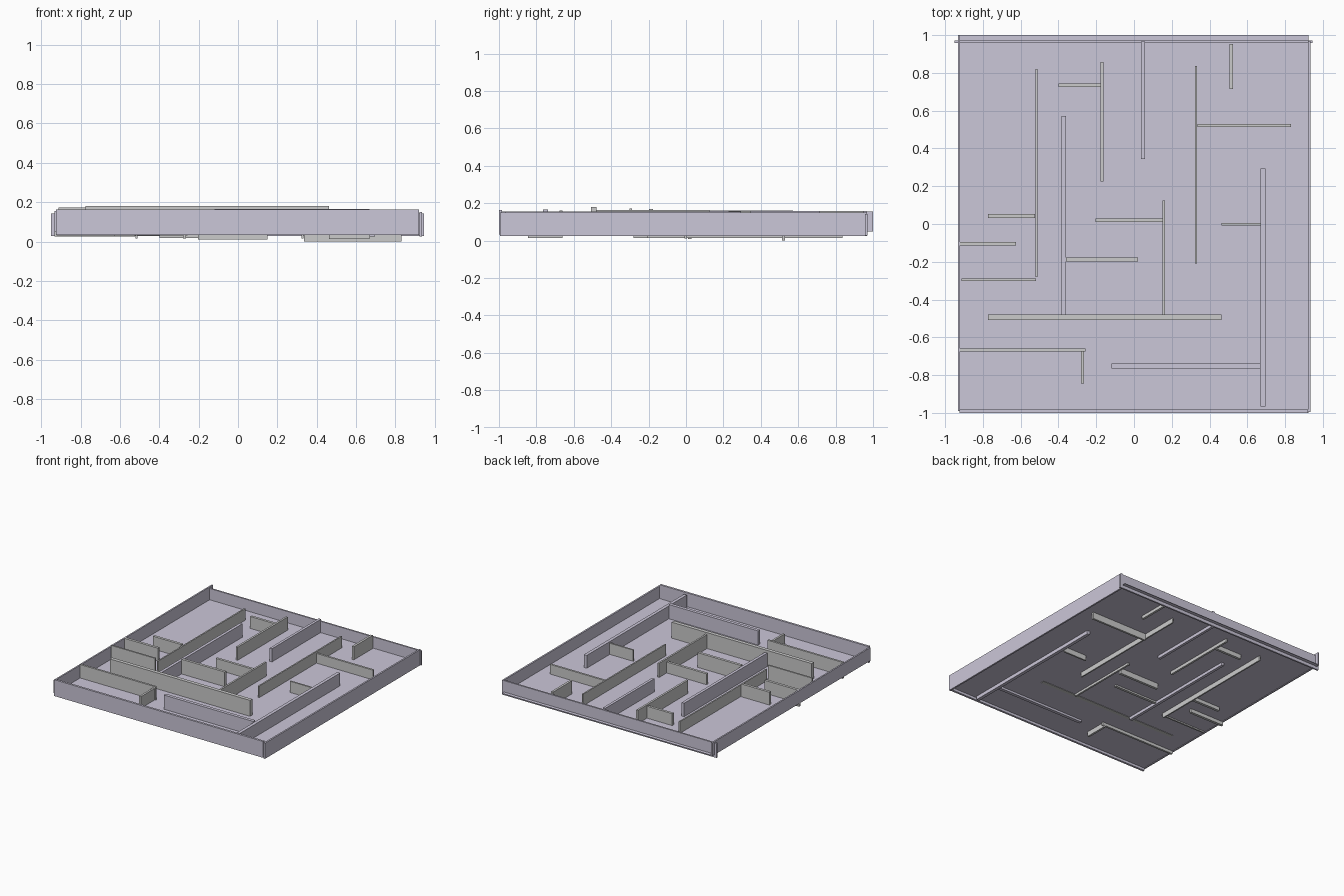
import bpy

H = 0.13  # common wall height

# Muted violet grey for the tray and a few walls
violet = bpy.data.materials.new("violet_grey")
violet.diffuse_color = (0.60, 0.57, 0.69, 1)


def panel(name, x0, x1, y0, y1, z0, h=H, mat=None):
    """Upright board given by its footprint, base height and height."""
    bpy.ops.mesh.primitive_cube_add(
        size=1, location=((x0 + x1) / 2, (y0 + y1) / 2, z0 + h / 2))
    ob = bpy.context.object
    ob.name = name
    ob.scale = (x1 - x0, y1 - y0, h)
    bpy.ops.object.transform_apply(location=False, rotation=False, scale=True)
    if mat:
        ob.data.materials.append(mat)
    return ob


# Floor: a single thin sheet
bpy.ops.mesh.primitive_plane_add(size=2, location=(0, 0, 0.053))
floor = bpy.context.object
floor.name = "floor"
floor.scale = (0.925, 1, 1)
bpy.ops.object.transform_apply(location=False, rotation=False, scale=True)
floor.data.materials.append(violet)

# Outer walls
panel("front_border", -0.925, 0.92, -1.0, -0.983, 0.033, mat=violet)
panel("back_border", -0.95, 0.945, 0.958, 0.971, 0.028, 0.115, mat=violet)
panel("right_border", 0.922, 0.935, -0.995, 0.968, 0.026, 0.125, mat=violet)
panel("left_border", -0.933, -0.921, -0.99, 1.0, 0.05, 0.105, mat=violet)

# Maze walls running front to back: x0, x1, y0, y1, base, violet
for i, (x0, x1, y0, y1, z, v) in enumerate([
        (-0.521, -0.510, -0.28, 0.82, 0.015, 0),
        (-0.177, -0.161, 0.226, 0.857, 0.028, 0),
        (0.037, 0.058, 0.345, 0.965, 0.028, 1),
        (0.322, 0.333, -0.208, 0.836, 0.015, 0),
        (0.505, 0.523, 0.714, 0.953, 0.028, 0),
        (0.150, 0.164, -0.48, 0.125, 0.035, 0),
        (0.669, 0.695, -0.967, 0.295, 0.025, 1),
        (-0.383, -0.360, -0.48, 0.571, 0.030, 1),
        (-0.280, -0.264, -0.845, -0.66, 0.015, 0)]):
    panel(f"long_wall_{i + 1}", x0, x1, y0, y1, z, mat=violet if v else None)

# Maze walls running side to side
for i, (x0, x1, y0, y1, z, v) in enumerate([
        (-0.40, -0.175, 0.725, 0.745, 0.018, 0),
        (0.335, 0.832, 0.513, 0.529, 0.0, 0),
        (-0.774, -0.524, 0.033, 0.054, 0.025, 0),
        (-0.203, 0.150, 0.010, 0.030, 0.010, 0),
        (0.462, 0.669, -0.007, 0.006, 0.012, 0),
        (-0.932, -0.626, -0.115, -0.094, 0.025, 0),
        (-0.912, -0.520, -0.301, -0.288, 0.043, 0),
        (-0.360, 0.021, -0.198, -0.177, 0.040, 0),
        (-0.774, 0.462, -0.508, -0.479, 0.050, 0),
        (-0.922, -0.256, -0.675, -0.659, 0.030, 0),
        (-0.119, 0.669, -0.765, -0.739, 0.036, 1)]):
    panel(f"cross_wall_{i + 1}", x0, x1, y0, y1, z, mat=violet if v else None)
